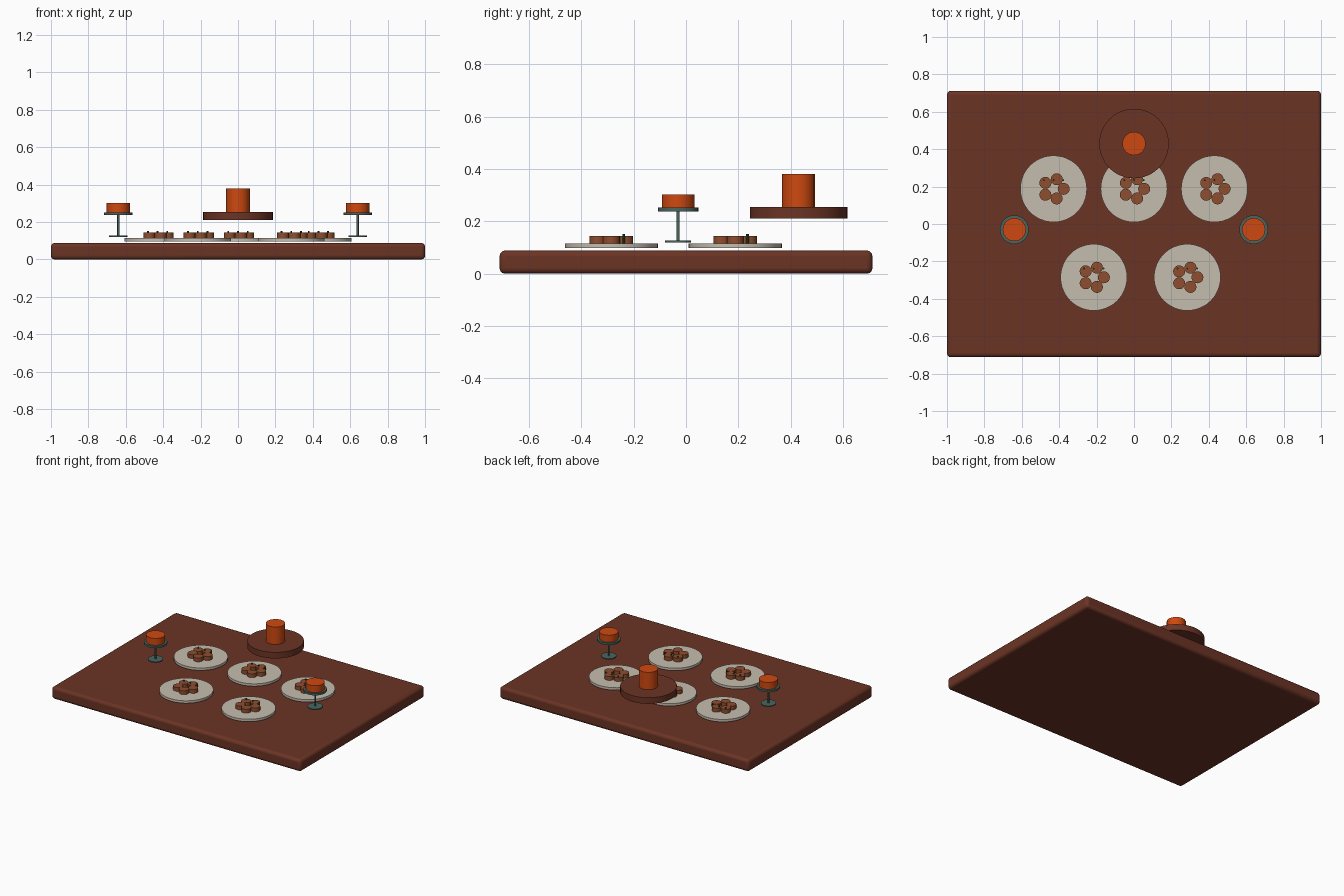
import bpy, math

if "Cube" in bpy.data.objects:
    bpy.data.objects.remove(bpy.data.objects["Cube"])


def material(name, rgb):
    m = bpy.data.materials.new(name)
    m.diffuse_color = (*rgb, 1)
    m.use_nodes = True
    m.node_tree.nodes["Principled BSDF"].inputs["Base Color"].default_value = m.diffuse_color
    return m


WOOD = material("dark wood", (0.147, 0.034, 0.018))
CREAM = material("cream china", (0.56, 0.51, 0.43))
ORANGE = material("orange", (0.62, 0.066, 0.005))
BROWN = material("baked brown", (0.27, 0.075, 0.028))
TEAL = material("grey teal", (0.07, 0.127, 0.114))
GREEN = material("leaf green", (0.026, 0.09, 0.026))


def cylinder(name, x, y, z0, z1, r, mat, sides=32):
    """Upright cylinder between two heights, smooth round its side."""
    bpy.ops.mesh.primitive_cylinder_add(vertices=sides, radius=r, depth=z1 - z0,
                                        location=(x, y, (z0 + z1) / 2))
    o = bpy.context.object
    o.name = name
    o.data.materials.append(mat)
    bpy.ops.object.shade_smooth_by_angle(angle=math.radians(40))
    return o


# Table slab with rounded edges
bpy.ops.mesh.primitive_cube_add(size=1, location=(0, 0, 0.044))
table = bpy.context.object
table.name = "table_top"
table.scale = (2, 1.424, 0.088)
bpy.ops.object.transform_apply(location=False, rotation=False, scale=True)
table.data.materials.append(WOOD)
bevel = table.modifiers.new("rounded_edges", "BEVEL")
bevel.width = 0.02
bevel.segments = 3
bpy.ops.object.shade_smooth_by_angle(angle=math.radians(40))

# Plates, each with a ring of five cakes and a row of three sprigs
for px, py in [(-0.43, 0.188), (0, 0.188), (0.43, 0.188), (-0.215, -0.285), (0.285, -0.285)]:
    cylinder("plate", px, py, 0.097, 0.115, 0.178, CREAM, 48)
    for i in range(5):
        a = i * math.tau / 5
        cylinder("small_cake", px + 0.054 * math.cos(a), py + 0.054 * math.sin(a),
                 0.115, 0.143, 0.032, BROWN, 20)
    for dx in (-0.052, 0, 0.052):
        cylinder("sprig", px + dx, py + 0.047, 0.115, 0.152, 0.005, GREEN, 8)

# Pedestal stands at both ends, each with an orange cake
for x in (-0.64, 0.64):
    y = -0.03
    cylinder("stand_foot", x, y, 0.119, 0.127, 0.05, TEAL)
    cylinder("stand_stem", x, y, 0.125, 0.24, 0.006, TEAL, 12)
    cylinder("stand_tray", x, y, 0.238, 0.252, 0.077, TEAL)
    cylinder("stand_cake", x, y, 0.252, 0.302, 0.062, ORANGE)

# Raised centrepiece at the back
cylinder("centre_board", 0, 0.43, 0.21, 0.254, 0.186, WOOD, 48)
cylinder("centre_cake", 0, 0.43, 0.254, 0.38, 0.063, ORANGE, 16)
